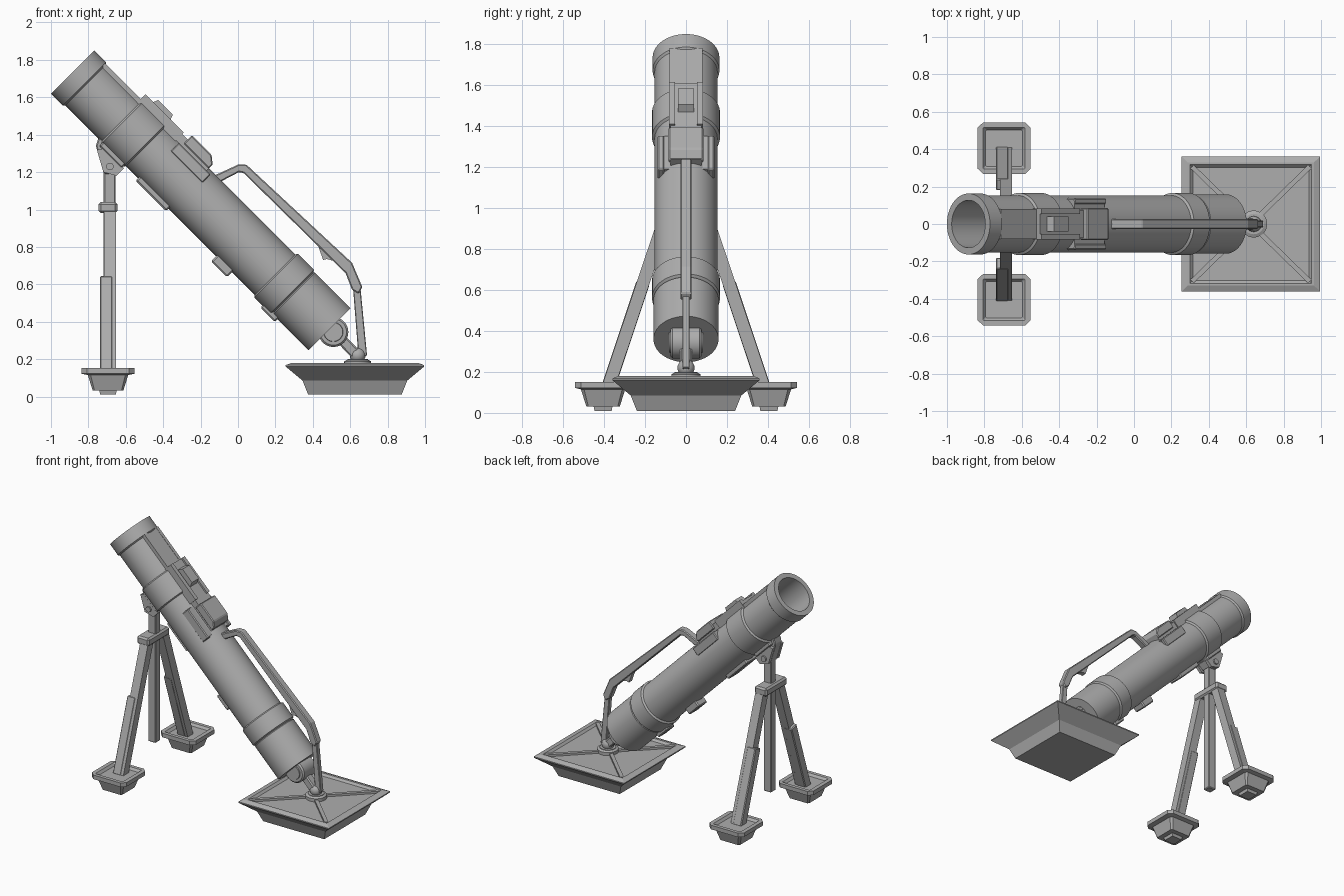
import bpy, bmesh, math
from mathutils import Matrix, Vector

cube = bpy.data.objects.get("Cube")
if cube:
    bpy.data.objects.remove(cube, do_unlink=True)

metal = bpy.data.materials.new("grey_metal")
metal.use_nodes = True
GREY = (0.42, 0.42, 0.42, 1)
metal.diffuse_color = GREY
metal.node_tree.nodes["Principled BSDF"].inputs["Base Color"].default_value = GREY

# Barrel frame: local x runs muzzle to breech, local z points out of the upper side
H = math.sqrt(0.5)
BARREL = Matrix(((H, 0, H, -0.885), (0, 1, 0, 0), (-H, 0, H, 1.735), (0, 0, 0, 1)))


def finish(bm, name, matrix=None, smooth=False, bevel=0):
    bmesh.ops.remove_doubles(bm, verts=bm.verts, dist=1e-5)
    bmesh.ops.recalc_face_normals(bm, faces=bm.faces)
    me = bpy.data.meshes.new(name)
    if matrix:
        bm.transform(matrix)
    bm.to_mesh(me)
    bm.free()
    me.materials.append(metal)
    ob = bpy.data.objects.new(name, me)
    bpy.context.collection.objects.link(ob)
    if bevel:
        mod = ob.modifiers.new("edge", 'BEVEL')
        mod.width = bevel
        mod.segments = 1
    if smooth:
        bpy.ops.object.select_all(action='DESELECT')
        ob.select_set(True)
        bpy.context.view_layer.objects.active = ob
        bpy.ops.object.shade_smooth_by_angle(angle=math.radians(30))
    return ob


def box(name, lo, hi, matrix=None, bevel=0):
    bm = bmesh.new()
    bmesh.ops.create_cube(bm, size=1)
    for v in bm.verts:
        v.co = [a + (b - a) * (c + 0.5) for a, b, c in zip(lo, hi, v.co)]
    return finish(bm, name, matrix, bevel=bevel)


def beam(name, a, b, wx, wy, bevel=0):
    a, b = Vector(a), Vector(b)
    z = (b - a).normalized()
    x = Vector((1, 0, 0))
    x = (x - z * x.dot(z)).normalized()
    m = Matrix((x, z.cross(x), z)).transposed().to_4x4()
    m.translation = a
    return box(name, (-wx, -wy, 0), (wx, wy, (b - a).length), m, bevel)


def lathe(name, profile, matrix=None, n=48):
    """Turn (distance, radius) pairs around the local x axis."""
    bm = bmesh.new()
    rings = []
    for t, r in profile:
        rings.append([bm.verts.new((t, r * math.cos(k * math.tau / n), r * math.sin(k * math.tau / n)))
                      for k in range(n)])
    for a, b in zip(rings, rings[1:]):
        for k in range(n):
            bm.faces.new((a[k], a[(k + 1) % n], b[(k + 1) % n], b[k]))
    bm.faces.new(rings[0])
    bm.faces.new(rings[-1])
    return finish(bm, name, matrix, True)


def prism(name, outline, half, matrix=None, bevel=0):
    """Extrude an x-z outline sideways."""
    bm = bmesh.new()
    sides = [[bm.verts.new((x, y, z)) for x, z in outline] for y in (-half, half)]
    n = len(outline)
    for s in sides:
        bm.faces.new(s)
    for k in range(n):
        j = (k + 1) % n
        bm.faces.new((sides[0][k], sides[0][j], sides[1][j], sides[1][k]))
    return finish(bm, name, matrix, bevel=bevel)


def loft(name, x, y, sections):
    """Stack of rectangles with cut corners: (z, half x, half y, cut)."""
    bm = bmesh.new()
    rings = []
    for z, a, b, c in sections:
        pts = [(a, c - b), (a, b - c), (a - c, b), (c - a, b),
               (-a, b - c), (-a, c - b), (c - a, -b), (a - c, -b)]
        rings.append([bm.verts.new((x + px, y + py, z)) for px, py in pts])
    for a, b in zip(rings, rings[1:]):
        for k in range(8):
            j = (k + 1) % 8
            bm.faces.new((a[k], a[j], b[j], b[k]))
    bm.faces.new(rings[0])
    bm.faces.new(rings[-1])
    return finish(bm, name)


# Barrel with open bore, muzzle collar and breech
lathe("barrel", [(1.5, 0.127), (0, 0.127), (0, 0.163), (0.09, 0.163), (0.1, 0.153),
                 (1.67, 0.153), (1.675, 0.159), (1.945, 0.159)], BARREL, 64)
for name, t0, t1 in (("upper_band", 0.37, 0.56), ("lower_band", 1.53, 1.67)):
    lathe(name, [(t0, 0.15), (t0 + 0.01, 0.166), (t1 - 0.01, 0.166), (t1, 0.15)], BARREL, 64)

# Lugs along the underside
for name, t0, t1, w, s in (("saddle_lug", 0.38, 0.55, 0.07, 0.178), ("front_lug", 0.65, 0.88, 0.06, 0.172),
                           ("middle_lug", 1.24, 1.36, 0.05, 0.192), ("rear_lug", 1.6, 1.71, 0.045, 0.18)):
    box(name, (t0, -w, -s), (t1, w, -0.1), BARREL, 0.008)

# Top rail and sight
for y in (-1, 1):
    box("rail_strip", (0.09, y * 0.068 - 0.012, 0.12), (0.4, y * 0.068 + 0.012, 0.156), BARREL)
    box("sight_wing", (0.67, y * 0.122 - 0.016, 0.07), (0.91, y * 0.122 + 0.016, 0.135), BARREL, 0.006)
    box("sight_cheek", (0.36, y * 0.068 - 0.015, 0.12), (0.65, y * 0.068 + 0.015, 0.192), BARREL)
box("rail_bed", (0.09, -0.06, 0.12), (0.4, 0.06, 0.154), BARREL)
box("sight_base", (0.36, -0.075, 0.11), (0.88, 0.075, 0.18), BARREL)
box("sight_bridge", (0.67, -0.122, 0.1), (0.9, 0.122, 0.13), BARREL)
prism("sight_front_block", [(0.41, 0.17), (0.43, 0.218), (0.54, 0.218), (0.56, 0.17)], 0.04, BARREL)
prism("sight_rear_block", [(0.69, 0.15), (0.69, 0.212), (0.84, 0.212), (0.88, 0.18), (0.88, 0.15)],
      0.085, BARREL, 0.006)

# Carrying handle and its lower link
prism("handle", [(-0.13, 1.15), (-0.13, 1.18), (0.0, 1.24), (0.045, 1.24), (0.61, 0.715), (0.665, 0.585),
                 (0.645, 0.55), (0.61, 0.57), (0.575, 0.66), (0.03, 1.195), (0.005, 1.2), (-0.1, 1.145)],
      0.027, bevel=0.006)
prism("handle_tab", [(0.42, 0.83), (0.455, 0.73), (0.475, 0.735), (0.53, 0.72)], 0.018)
prism("handle_link", [(0.615, 0.58), (0.655, 0.58), (0.69, 0.22), (0.645, 0.2)], 0.018, bevel=0.004)

# Breech joint, neck and ball
SIDE = Matrix.Translation((0.51, 0, 0.345)) @ Matrix.Rotation(math.pi / 2, 4, 'Z')
lathe("breech_joint", [(-0.082, 0.05), (-0.075, 0.052), (-0.075, 0.07), (-0.065, 0.08),
                       (0.065, 0.08), (0.075, 0.07), (0.075, 0.052), (0.082, 0.05)], SIDE, 32)
beam("joint_neck", (0.53, 0, 0.33), (0.635, 0, 0.22), 0.028, 0.03, 0.008)
UP = Matrix.Translation((0.64, 0, 0)) @ Matrix.Rotation(-math.pi / 2, 4, 'Y')
lathe("ball_seat", [(0.16, 0.072), (0.188, 0.072), (0.196, 0.055), (0.2, 0.055)], UP, 32)
bm = bmesh.new()
bmesh.ops.create_uvsphere(bm, u_segments=24, v_segments=12, radius=0.042)
finish(bm, "ball", Matrix.Translation((0.64, 0, 0.22)), True)

# Base plate with rim and diagonal ribs
CX = 0.625
loft("base_plate", CX, 0, [(0.01, 0.25, 0.24, 0), (0.085, 0.28, 0.27, 0), (0.16, 0.37, 0.36, 0),
                           (0.168, 0.37, 0.36, 0), (0.18, 0.338, 0.33, 0), (0.18, 0.325, 0.317, 0),
                           (0.165, 0.31, 0.302, 0)])
for sx in (-1, 1):
    for sy in (-1, 1):
        beam("plate_rib", (CX, 0, 0.167), (CX + sx * 0.315, sy * 0.307, 0.167), 0.013, 0.013)

# Support: feet, legs and sleeves
LX = -0.695
for s, side in ((1, "left"), (-1, "right")):
    loft(side + "_foot", LX, s * 0.405,
         [(0.01, 0.042, 0.042, 0), (0.032, 0.046, 0.046, 0), (0.032, 0.082, 0.082, 0.01),
          (0.115, 0.108, 0.108, 0.015), (0.122, 0.142, 0.138, 0.03), (0.152, 0.142, 0.138, 0.03),
          (0.152, 0.112, 0.112, 0.005), (0.135, 0.098, 0.098, 0.005)])
    beam(side + "_leg", (LX + 0.01, s * 0.382, 0.12), (LX + 0.01, s * 0.08, 1.02), 0.032, 0.031)
    beam(side + "_leg_sleeve", (LX - 0.01, s * 0.382, 0.12), (LX - 0.01, s * 0.21, 0.635), 0.034, 0.033, 0.006)

# Centre post, collar and pivot head
box("centre_post", (-0.718, -0.03, 0.23), (-0.655, 0.03, 1.21), bevel=0.006)
box("leg_collar", (-0.745, -0.125, 0.98), (-0.645, 0.125, 1.04), bevel=0.012)
prism("pivot_head", [(-0.715, 1.19), (-0.655, 1.19), (-0.61, 1.23), (-0.7, 1.36), (-0.745, 1.385),
                     (-0.76, 1.34)], 0.04, bevel=0.006)
for s in (-1, 1):
    y = s * 0.052
    prism("pivot_fork", [(-0.72, 1.2), (-0.65, 1.18), (-0.61, 1.22), (-0.7, 1.33), (-0.755, 1.32)],
          0.012, Matrix.Translation((0, y, 0)))
PIN = Matrix.Translation((-0.685, 0, 1.23)) @ Matrix.Rotation(math.pi / 2, 4, 'Z')
lathe("pivot_pin", [(-0.075, 0.02), (0.075, 0.02)], PIN, 16)
